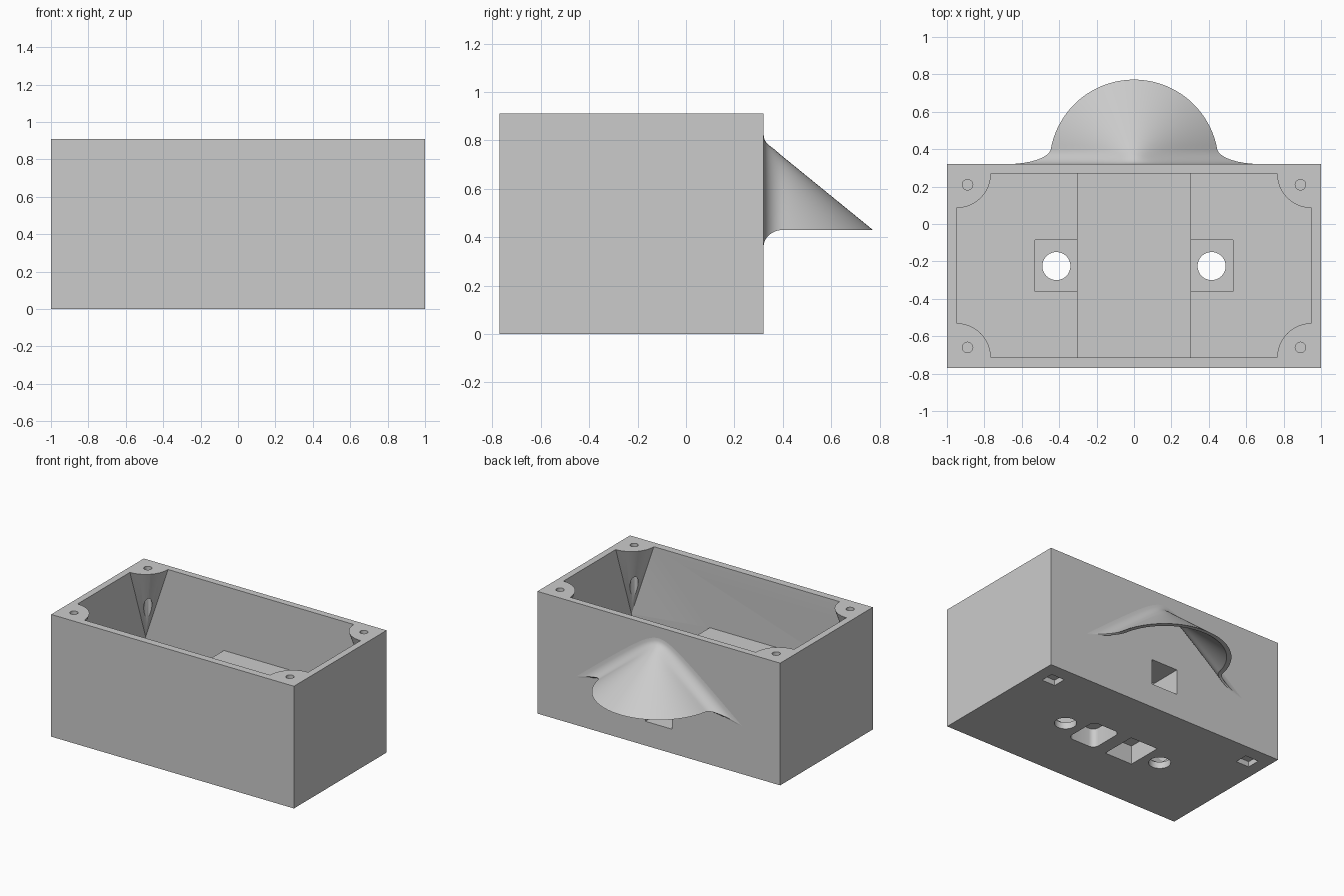
import bpy, bmesh, math
from mathutils import Matrix

cube = bpy.data.objects.get("Cube")
if cube:
    bpy.data.objects.remove(cube, do_unlink=True)

grey = bpy.data.materials.new("plain grey")
grey.use_nodes = True
grey.diffuse_color = (0.6, 0.6, 0.6, 1)
grey.node_tree.nodes["Principled BSDF"].inputs["Base Color"].default_value = (0.6, 0.6, 0.6, 1)


def finish(name, bm):
    bmesh.ops.recalc_face_normals(bm, faces=bm.faces)
    mesh = bpy.data.meshes.new(name)
    bm.to_mesh(mesh)
    bm.free()
    mesh.materials.append(grey)
    ob = bpy.data.objects.new(name, mesh)
    bpy.context.collection.objects.link(ob)
    return ob


def block(name, x0, x1, y0, y1, z0, z1, round_corners=0):
    bm = bmesh.new()
    mat = Matrix.Translation(((x0 + x1) / 2, (y0 + y1) / 2, (z0 + z1) / 2))
    bmesh.ops.create_cube(bm, size=1, matrix=mat @ Matrix.Diagonal((x1 - x0, y1 - y0, z1 - z0, 1)))
    if round_corners:
        upright = [e for e in bm.edges if abs(e.verts[0].co.z - e.verts[1].co.z) > 0.01]
        bmesh.ops.bevel(bm, geom=upright, offset=round_corners, segments=6,
                        profile=0.5, affect='EDGES')
    return finish(name, bm)


def cone(name, x, y, z0, z1, r0, r1, sides=48):
    bm = bmesh.new()
    bmesh.ops.create_cone(bm, cap_ends=True, segments=sides, radius1=r0, radius2=r1,
                          depth=z1 - z0, matrix=Matrix.Translation((x, y, (z0 + z1) / 2)))
    return finish(name, bm)


def cut(target, cutter):
    mod = target.modifiers.new("cut", 'BOOLEAN')
    mod.operation, mod.solver, mod.object = 'DIFFERENCE', 'EXACT', cutter
    bpy.context.view_layer.objects.active = target
    bpy.ops.object.modifier_apply(modifier=mod.name)
    bpy.data.objects.remove(cutter, do_unlink=True)


def smooth(ob, degrees):
    bpy.ops.object.select_all(action='DESELECT')
    ob.select_set(True)
    bpy.context.view_layer.objects.active = ob
    bpy.ops.object.shade_smooth_by_angle(angle=math.radians(degrees))


# Box measurements
FRONT, BACK, TOP, FLOOR = -0.77, 0.32, 0.91, 0.1
IN_X, IN_FRONT, IN_BACK = 0.95, -0.715, 0.27

# Cavity shape: leaves tapered corner posts and a raised middle block standing
cavity = block("cavity", -IN_X, IN_X, IN_FRONT, IN_BACK, FLOOR, 1)
for x in (-IN_X, IN_X):
    for y in (IN_FRONT, IN_BACK):
        cut(cavity, cone("post", x, y, 0.36, 1.03, 0, 0.185 * 0.67 / 0.55))
cut(cavity, block("middle", -0.305, 0.305, -0.9, 0.5, 0, 0.43))

# Open box
box = block("box_body", -1, 1, FRONT, BACK, 0, TOP)
cut(box, cavity)

for side in (-1, 1):
    def pocket(name, a, b, *rest):
        x0, x1 = sorted((a * side, b * side))
        return block(name, x0, x1, *rest)

    # Screw holes in the posts
    for y in (-0.66, 0.21):
        cut(box, cone("screw_hole", side * 0.89, y, 0.5, 1, 0.028, 0.028, 32))
    # Sunk pads with through holes
    cut(box, pocket("pad", 0.305, 0.53, -0.36, -0.085, 0.05, 0.2))
    cut(box, cone("mount_hole", side * 0.415, -0.225, -0.1, 0.2, 0.075, 0.075))
    # Pockets in the underside
    cut(box, pocket("chamber", 0.05, 0.28, -0.36, -0.09, -0.1, 0.14,
                    0.045 if side > 0 else 0))
    cut(box, pocket("corner_pocket", 0.8, 0.91, 0.12, 0.22, -0.1, 0.04))

# Square opening in the back wall
cut(box, block("back_opening", -0.11, 0.11, 0.08, 0.4, 0.18, 0.37))
smooth(box, 30)

# Half-cone hood, flaring into the wall
SLOPE, RIM, FILLET, COLS = 0.814, 0.43, 0.08, 64


def hood_grid(bm, radius):
    steps = [FILLET * (i / 10) ** 1.5 for i in range(10)]
    start = math.asin(FILLET / radius)
    steps += [radius * math.sin(start + (math.pi / 2 - start) * i / 28) for i in range(29)]
    rows = []
    for t in steps:
        g = 1 - math.sqrt(1 - max(0, 1 - t / FILLET) ** 2)
        half = math.sqrt(max(0, radius ** 2 - t ** 2)) + 0.23 * g
        row = []
        for i in range(COLS + 1):
            x = half * math.sin(math.pi / 2 * (2 * i / COLS - 1))
            z = RIM + SLOPE * radius + 0.126 * g - SLOPE * math.sqrt(x * x + t * t + 0.014 * g)
            row.append(bm.verts.new((x, BACK + t, z)))
        rows.append(row)
    for a, b in zip(rows, rows[1:]):
        for i in range(COLS):
            bm.faces.new((a[i], a[i + 1], b[i + 1], b[i]))
    return rows


bm = bmesh.new()
outer = hood_grid(bm, 0.452)
inner = hood_grid(bm, 0.42)
for k in range(len(outer) - 1):
    for end in (0, COLS):
        bm.faces.new((outer[k][end], outer[k + 1][end], inner[k + 1][end], inner[k][end]))
for i in range(COLS):
    bm.faces.new((outer[0][i], outer[0][i + 1], inner[0][i + 1], inner[0][i]))
bmesh.ops.remove_doubles(bm, verts=bm.verts, dist=0.0001)
hood = finish("hood", bm)
smooth(hood, 35)
